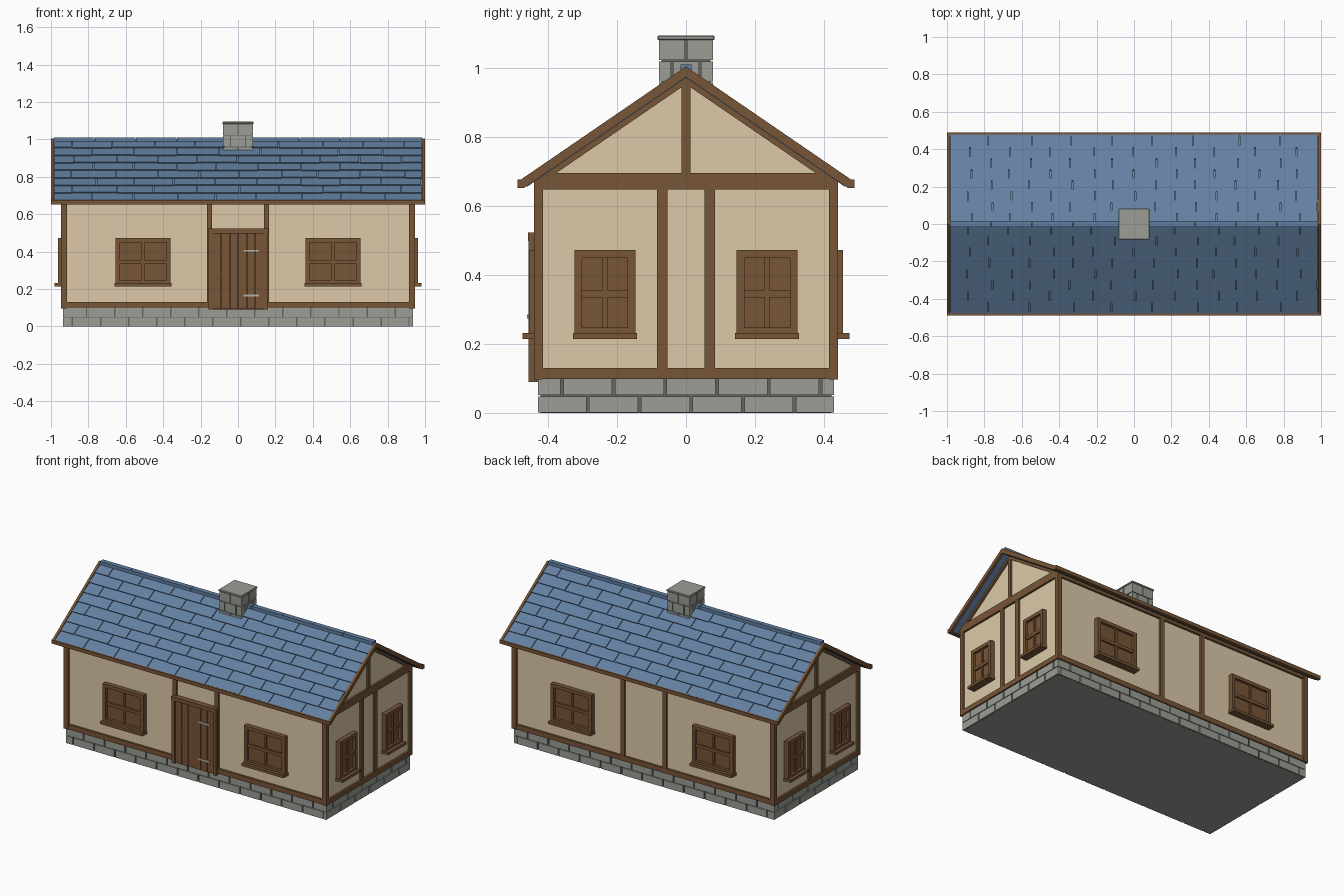
import bpy, bmesh, math, random
from mathutils import Vector

random.seed(4)
cube = bpy.data.objects.get("Cube")
if cube:
    bpy.data.objects.remove(cube)


def material(name, r, g, b):
    def linear(c):
        c /= 255
        return c / 12.92 if c <= 0.04045 else ((c + 0.055) / 1.055) ** 2.4
    colour = (linear(r), linear(g), linear(b), 1)
    mat = bpy.data.materials.new(name)
    mat.use_nodes = True
    mat.diffuse_color = colour
    mat.node_tree.nodes["Principled BSDF"].inputs["Base Color"].default_value = colour
    return mat


PLASTER = material("cream_plaster", 220, 202, 169)
WOOD = material("brown_timber", 119, 85, 55)
STONE = material("grey_stone", 155, 158, 149)
MORTAR = material("dark_mortar", 100, 101, 96)
SLATE = material("blue_slate", 99, 128, 162)
IRON = material("pale_iron", 180, 180, 176)


def hexa(bm, points):
    """Six-sided block from four bottom points and four top points."""
    v = [bm.verts.new(p) for p in points]
    bm.faces.new(v[:4])
    bm.faces.new(v[4:])
    for i in range(4):
        j = (i + 1) % 4
        bm.faces.new((v[i], v[j], v[j + 4], v[i + 4]))


def box(bm, x0, x1, y0, y1, z0, z1):
    hexa(bm, [(x, y, z) for z in (z0, z1)
              for x, y in ((x0, y0), (x1, y0), (x1, y1), (x0, y1))])


def finish(bm, name, mat):
    bmesh.ops.recalc_face_normals(bm, faces=bm.faces)
    mesh = bpy.data.meshes.new(name)
    bm.to_mesh(mesh)
    bm.free()
    mesh.materials.append(mat)
    obj = bpy.data.objects.new(name, mesh)
    bpy.context.collection.objects.link(obj)
    return obj


# Wall faces: outward direction, direction along the wall, distance from centre
WX, WY = 0.932, 0.425
FRONT = (Vector((0, -1, 0)), Vector((1, 0, 0)), WY)
BACK = (Vector((0, 1, 0)), Vector((1, 0, 0)), WY)
RIGHT = (Vector((1, 0, 0)), Vector((0, 1, 0)), WX)
LEFT = (Vector((-1, 0, 0)), Vector((0, 1, 0)), WX)


def wall_box(bm, face, u0, u1, z0, z1, depth, start=-0.01):
    out, along, dist = face
    hexa(bm, [along * u + out * (dist + d) + Vector((0, 0, z)) for z in (z0, z1)
              for u, d in ((u0, start), (u1, start), (u1, depth), (u0, depth))])


# Roof coordinates: s runs down the slope, n is height above the deck
PITCH = math.radians(34.4)
RIDGE = 0.985
EAVE = 0.57


def slope_point(side, x, s, n):
    if s == 0:
        s = -n * math.tan(PITCH)    # mitre at the ridge
    y = s * math.cos(PITCH) + n * math.sin(PITCH)
    return (x, side * y, RIDGE - s * math.sin(PITCH) + n * math.cos(PITCH))


def slope_box(bm, side, x0, x1, s0, s1, n0, n1, lift=0):
    """Block lying on the slope; lift raises its lower end."""
    hexa(bm, [slope_point(side, x, s, n + (lift if s == s1 else 0)) for n in (n0, n1)
              for x, s in ((x0, s0), (x1, s0), (x1, s1), (x0, s1))])


def stone_course(bm, hx, hy, z0, z1, pitch, shift, thick=0.02, gap=0.004):
    """One ring of blocks round a rectangle."""
    for half, other, swap in ((hx, hy, False), (hy, hx, True)):
        seams = [shift + k * pitch for k in range(-20, 20)]
        cuts = [-half - gap] + [s for s in seams if abs(s) < half - 0.015] + [half + gap]
        for a, b in zip(cuts, cuts[1:]):
            for sign in (-1, 1):
                across = sorted((sign * other, sign * (other - thick)))
                span = (a + gap, b - gap)
                box(bm, *(across if swap else span), *(span if swap else across), z0, z1)


# Foundation: dark joints on the sides, stone underside
bm = bmesh.new()
box(bm, -0.927, 0.927, -0.422, 0.422, 0, 0.1)
core = finish(bm, "foundation_core", MORTAR)
core.data.materials.append(STONE)
for poly in core.data.polygons:
    poly.material_index = int(poly.normal.z < -0.5)
bm = bmesh.new()
stone_course(bm, 0.936, 0.43, 0.001, 0.048, 0.15, 0.015)
stone_course(bm, 0.936, 0.43, 0.052, 0.098, 0.15, 0.09)
finish(bm, "foundation_stones", STONE)

# Plaster body with gables
bm = bmesh.new()
top = RIDGE - 0.014
drop = WY * math.tan(PITCH)
profile = [(-WY, 0.1), (WY, 0.1), (WY, top - drop), (0, top), (-WY, top - drop)]
base = bm.faces.new([bm.verts.new((-WX, y, z)) for y, z in profile])
moved = bmesh.ops.extrude_face_region(bm, geom=[base])["geom"]
bmesh.ops.translate(bm, vec=(2 * WX, 0, 0),
                    verts=[g for g in moved if isinstance(g, bmesh.types.BMVert)])
finish(bm, "plaster_walls", PLASTER)

# Timber frame
bm = bmesh.new()
for sx in (-1, 1):
    for sy in (-1, 1):
        x, y = sorted((sx * 0.914, sx * 0.946)), sorted((sy * 0.415, sy * 0.441))
        box(bm, *x, *y, 0.097, 0.69)
for face in (FRONT, BACK):
    wall_box(bm, face, -0.93, 0.93, 0.098, 0.13, 0.013)
    wall_box(bm, face, -0.93, 0.93, 0.652, 0.685, 0.013)
    for u in (-0.152, 0.152):
        wall_box(bm, face, u - 0.014, u + 0.014, 0.1, 0.67, 0.012)
for face in (LEFT, RIGHT):
    wall_box(bm, face, -0.43, 0.43, 0.098, 0.13, 0.013)
    wall_box(bm, face, -0.435, 0.435, 0.648, 0.696, 0.013)
    wall_box(bm, face, -0.013, 0.013, 0.69, 0.962, 0.011)
    for u in (-0.069, 0.069):
        wall_box(bm, face, u - 0.015, u + 0.015, 0.1, 0.66, 0.012)
# Gable rafters
for side in (-1, 1):
    for x0, x1 in ((-0.945, -0.92), (0.92, 0.945)):
        slope_box(bm, side, x0, x1, 0, 0.53, -0.026, -0.011)
finish(bm, "timber_frame", WOOD)


def window(name, face, centre, half):
    bm = bmesh.new()
    z0, z1, rim, depth = 0.232, 0.472, 0.022, 0.03
    a, b = centre - half, centre + half
    wall_box(bm, face, a + 0.01, b - 0.01, z0, z1 - 0.01, 0.013)
    for u0, u1 in ((a, a + rim), (b - rim, b)):
        wall_box(bm, face, u0, u1, z0, z1, depth)
    for v0, v1 in ((z0, z0 + 0.016), (z1 - rim, z1)):
        wall_box(bm, face, a + rim, b - rim, v0, v1, depth)
    wall_box(bm, face, centre - 0.007, centre + 0.007, z0, z1 - rim, 0.022)
    wall_box(bm, face, a + rim, b - rim, 0.335, 0.355, 0.024)
    wall_box(bm, face, a - 0.005, b + 0.005, 0.215, z0, 0.05)
    finish(bm, name, WOOD)


for label, face, offset, half in (("front", FRONT, 0.508, 0.147), ("back", BACK, 0.508, 0.147),
                                  ("left", LEFT, 0.235, 0.088), ("right", RIGHT, 0.235, 0.088)):
    for i, sign in enumerate((-1, 1), 1):
        window(f"{label}_window_{i}", face, sign * offset, half)

# Door
bm = bmesh.new()
wall_box(bm, FRONT, -0.15, 0.153, 0.092, 0.51, 0.015)
for u0, u1 in ((-0.157, -0.136), (0.139, 0.16)):
    wall_box(bm, FRONT, u0, u1, 0.09, 0.5, 0.032)
wall_box(bm, FRONT, -0.16, 0.163, 0.498, 0.523, 0.034)
finish(bm, "door_frame", WOOD)
bm = bmesh.new()
plank = 0.275 / 6
for k in range(6):
    u = -0.136 + k * plank
    wall_box(bm, FRONT, u + 0.001, u + plank - 0.001, 0.094, 0.498, 0.024)
finish(bm, "door_planks", WOOD)
bm = bmesh.new()
for z in (0.165, 0.405):
    wall_box(bm, FRONT, 0.03, 0.112, z - 0.005, z + 0.005, 0.028, 0.02)
wall_box(bm, FRONT, -0.094, -0.086, 0.274, 0.286, 0.036, 0.02)
finish(bm, "door_ironwork", IRON)

# Roof deck, bargeboards and square eave boards
deck, trim, tiles = bmesh.new(), bmesh.new(), bmesh.new()
ROWS, TILE, END = 8, 0.22, 0.984
step = EAVE / ROWS
for side in (-1, 1):
    slope_box(deck, side, -END, END, 0, EAVE - 0.004, -0.011, 0)
    for x0, x1 in ((-0.999, -0.983), (0.983, 0.999)):
        slope_box(trim, side, x0, x1, 0, EAVE + 0.004, -0.009, 0.0165)
    box(trim, -0.999, 0.999, *sorted((side * 0.468, side * 0.489)), 0.653, 0.677)
    # Overlapping slates, staggered row by row
    for row in range(ROWS):
        s1 = (row + 1) * step
        s0 = max(0, s1 - step - 0.008)
        cuts = [-END] + [(k + 0.5 * (row % 2)) * TILE + random.uniform(-0.015, 0.015)
                         for k in range(-4, 5)] + [END]
        cuts = [c for c in cuts if abs(c) <= END]
        for a, b in zip(cuts, cuts[1:]):
            slope_box(tiles, side, a + 0.002, b - 0.002, s0,
                      s1 + random.uniform(-0.003, 0.002), -0.001, 0.009, 0.007)
finish(deck, "roof_deck", SLATE)
finish(trim, "roof_trim", WOOD)
finish(tiles, "roof_slates", SLATE)

# Ridge tiles
bm = bmesh.new()
count = 9
for k in range(count):
    x0 = -END + k * 2 * END / count
    box(bm, x0 + 0.001, x0 + 2 * END / count - 0.001, -0.016, 0.016, 0.99, 1.011)
finish(bm, "ridge_tiles", SLATE)

# Chimney
bm = bmesh.new()
box(bm, -0.071, 0.071, -0.071, 0.071, 0.88, 1.085)
finish(bm, "chimney_core", MORTAR)
bm = bmesh.new()
for i, z in enumerate((0.9, 0.962, 1.024)):
    stone_course(bm, 0.079, 0.079, z, z + 0.058, 0.08, 0.04 * (i % 2), 0.015, 0.003)
finish(bm, "chimney_stones", STONE)
bm = bmesh.new()
box(bm, -0.083, 0.083, -0.083, 0.083, 1.082, 1.095)
cap = finish(bm, "chimney_cap", STONE)
bevel = cap.modifiers.new("soft_edges", "BEVEL")
bevel.width = 0.003
bevel.segments = 1
